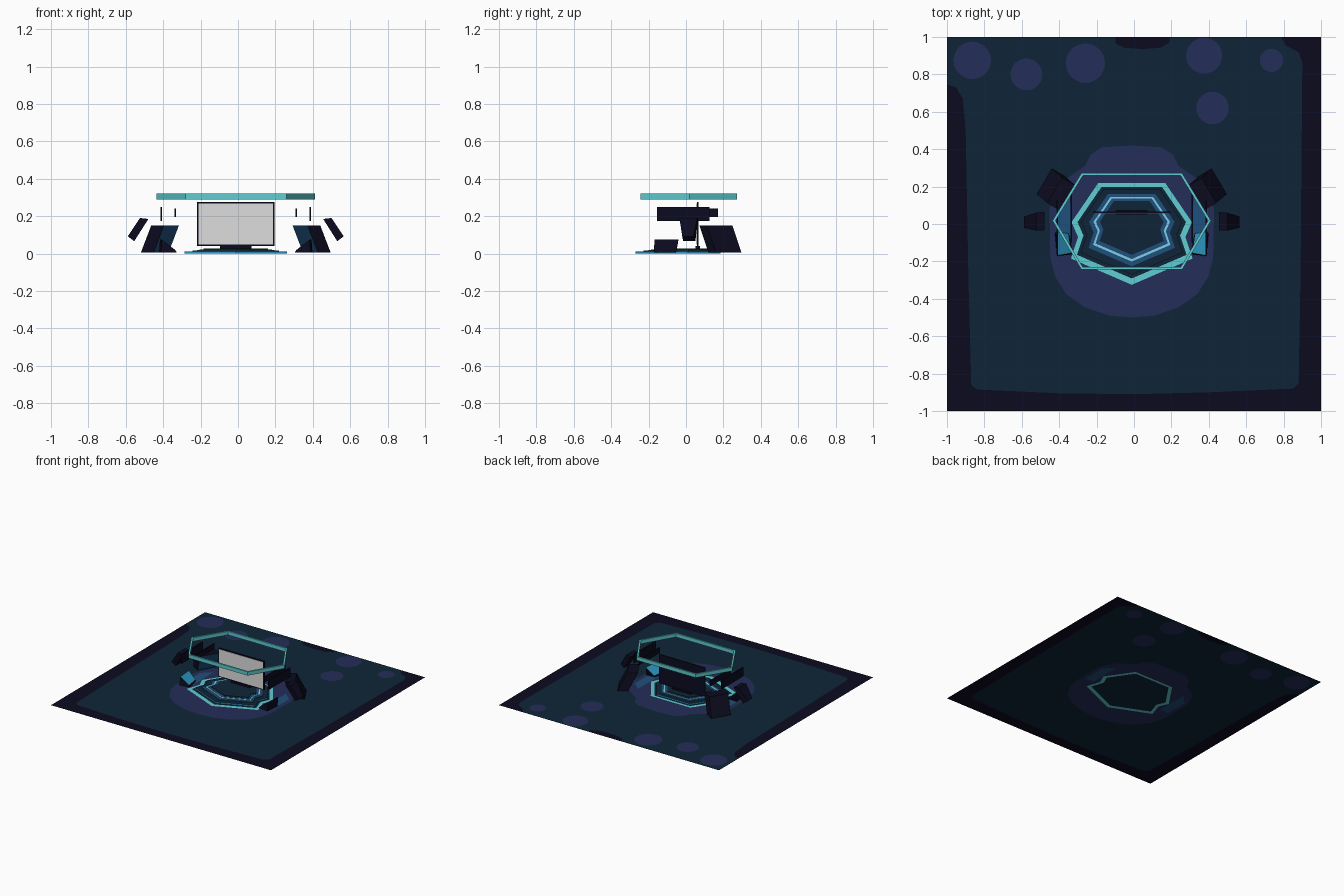
import bpy, bmesh, math
from mathutils import Vector
from mathutils.geometry import delaunay_2d_cdt

if "Cube" in bpy.data.objects:
    bpy.data.objects.remove(bpy.data.objects["Cube"])

CX = -0.012  # symmetry line of the command centre


def material(name, hex_code):
    srgb = [int(hex_code[i:i + 2], 16) / 255 for i in (0, 2, 4)]
    lin = [c / 12.92 if c < 0.04045 else ((c + 0.055) / 1.055) ** 2.4 for c in srgb]
    m = bpy.data.materials.new(name)
    m.diffuse_color = (*lin, 1)
    m.use_nodes = True
    m.node_tree.nodes["Principled BSDF"].inputs["Base Color"].default_value = m.diffuse_color
    return m


MATS = [material(*p) for p in (
    ("near black", "0c0b20"), ("dark navy", "0f2537"), ("indigo", "242d58"),
    ("deep blue", "1f4f7c"), ("teal", "5fcdd2"), ("screen cyan", "2f9cc8"),
    ("pale cyan", "86d8f2"), ("screen grey", "dedede"))]
BLACK, NAVY, INDIGO, BLUE, TEAL, CYAN, PALE, GREY = range(8)


def add_object(name, bm, recalc=True):
    if recalc:
        bmesh.ops.recalc_face_normals(bm, faces=bm.faces)
    mesh = bpy.data.meshes.new(name)
    bm.to_mesh(mesh)
    bm.free()
    for m in MATS:
        mesh.materials.append(m)
    ob = bpy.data.objects.new(name, mesh)
    bpy.context.collection.objects.link(ob)
    return ob


def loft(name, bottom, top, base, special=None):
    """Solid between two outlines; special = {side index or 'top': colour}."""
    special = special or {}
    bm = bmesh.new()
    a = [bm.verts.new(p) for p in bottom]
    b = [bm.verts.new(p) for p in top]
    n = len(a)
    for i in range(n):
        j = (i + 1) % n
        bm.faces.new((a[i], a[j], b[j], b[i])).material_index = special.get(i, base)
    bm.faces.new(a[::-1]).material_index = base
    bm.faces.new(b).material_index = special.get("top", base)
    return add_object(name, bm)


def box(name, x0, x1, y0, y1, z0, z1, base, special=None):
    quad = [(x0, y0), (x1, y0), (x1, y1), (x0, y1)]
    return loft(name, [(*p, z0) for p in quad], [(*p, z1) for p in quad], base, special)


def mirrored(half):
    """Closed outline from a right half running front to back."""
    left = [(-x, y) for x, y in reversed(half) if x > 0]
    return [(CX + x, y) for x, y in half + left]


def scaled(points, s, cy=0.015):
    return [(CX + (x - CX) * s, cy + (y - cy) * s) for x, y in points]


def disc(x, y, r, n=28):
    return [(x + r * math.cos(math.tau * i / n), y + r * math.sin(math.tau * i / n)) for i in range(n)]


RING = mirrored([(0, -0.325), (0.325, -0.185), (0.287, -0.07), (0.322, 0.01), (0.18, 0.218)])

# Ground: one flat sheet cut into coloured patches, later patches win
patches = [
    ([(-1, -1), (1, -1), (1, 1), (-1, 1)], BLACK),
    ([(-0.87, -0.86), (-0.84, -0.885), (-0.4, -0.905), (0, -0.91), (0.4, -0.9),
      (0.85, -0.88), (0.88, -0.85), (0.89, -0.3), (0.9, 0.86), (0.88, 0.92), (0.81, 0.955),
      (0.785, 1), (-1, 1), (-1, 0.745), (-0.95, 0.73), (-0.915, 0.67), (-0.9, 0.5),
      (-0.885, -0.3)], NAVY),
    ([(-0.1, 1), (-0.1, 0.965), (-0.05, 0.942), (0.05, 0.935), (0.14, 0.942),
      (0.19, 0.97), (0.19, 1)], BLACK),
    (mirrored([(0, -0.5), (0.12, -0.49), (0.25, -0.445), (0.35, -0.375), (0.41, -0.28),
               (0.435, -0.18), (0.44, 0.08), (0.38, 0.22), (0.25, 0.31), (0.22, 0.37),
               (0.16, 0.41), (0, 0.42)]), INDIGO),
]
for x, y, r in ((-0.865, 0.875, 0.1), (-0.575, 0.8, 0.085), (-0.26, 0.86, 0.105),
                (0.375, 0.9, 0.096), (0.735, 0.875, 0.062), (0.42, 0.62, 0.087)):
    patches.append((disc(x, y, r), INDIGO))
for s in (-1, 1):  # blue strips beside the platform
    strip = [(0.325, -0.1), (0.405, -0.1), (0.405, 0.1), (0.33, 0.17)]
    patches.append(([(CX + s * x, y) for x, y in strip[::s]], BLUE))
patches += [(RING, TEAL), (scaled(RING, 0.9), NAVY)]

verts, faces = [], []
for outline, _ in patches:
    faces.append(list(range(len(verts), len(verts) + len(outline))))
    verts += [Vector(p) for p in outline]
out_v, _, out_f, _, _, source = delaunay_2d_cdt(verts, [], faces, 1, 1e-5)
bm = bmesh.new()
gv = [bm.verts.new((v.x, v.y, 0)) for v in out_v]
for f, src in zip(out_f, source):
    face = bm.faces.new([gv[i] for i in f])
    face.normal_update()
    if face.normal.z < 0:
        face.normal_flip()
    face.material_index = patches[max(src)][1]
add_object("ground", bm, recalc=False)

# Stepped platform
for name, s, z, side, top in (
        ("platform_base", 0.84, 0.012, CYAN, NAVY), ("platform_step", 0.71, 0.017, BLUE, BLUE),
        ("platform_light_line", 0.635, 0.020, PALE, PALE), ("platform_inner_step", 0.595, 0.022, BLUE, BLUE),
        ("platform_floor", 0.53, 0.026, NAVY, NAVY)):
    o = scaled(RING, s)
    loft(name, [(*p, 0.001) for p in o], [(*p, z) for p in o], side, {"top": top})

# Main screen, its face plate and foot
box("screen_frame", CX - 0.208, CX + 0.208, 0.058, 0.068, 0.04, 0.276, BLACK)
box("screen_face", CX - 0.2, CX + 0.2, 0.055, 0.058, 0.048, 0.268, GREY)
box("screen_foot", CX - 0.085, CX + 0.085, 0.05, 0.075, 0.026, 0.04, BLACK)

# Overhead halo band
hexagon = mirrored([(0.27, -0.243), (0.424, 0.018), (0.268, 0.274)])
bm = bmesh.new()
lo = [bm.verts.new((*p, 0.29)) for p in hexagon]
hi = [bm.verts.new((*p, 0.32)) for p in hexagon]
for i in range(6):
    j = (i + 1) % 6
    bm.faces.new((lo[i], lo[j], hi[j], hi[i])).material_index = TEAL
halo = add_object("halo_band", bm)
mod = halo.modifiers.new("thickness", "SOLIDIFY")
mod.thickness = 0.014
mod.offset = -1
mod.use_even_offset = True

# Side equipment, built on both sides
for s, side in ((-1, "left"), (1, "right")):
    def at(points):
        return [(CX + s * x, y, z) for x, y, z in points]

    # leaning rear cabinet with a blue face towards the centre
    def cabinet_quad(cx, cy, z):
        return at([(cx - 0.5 * u - 0.85 * n, cy + 0.85 * u - 0.5 * n, z)
                   for u, n in ((-0.08, 0.04), (0.08, 0.04), (0.08, -0.04), (-0.08, -0.04))])
    loft("rear_cabinet_" + side, cabinet_quad(0.433, 0.208, 0.006),
         cabinet_quad(0.378, 0.16, 0.15), BLACK, {0: BLUE})

    # front console with a sloping screen
    loft("front_console_" + side,
         at([(0.315, -0.16, 0.006), (0.4, -0.172, 0.006), (0.41, -0.055, 0.006), (0.335, -0.06, 0.006)]),
         at([(0.325, -0.155, 0.02), (0.395, -0.168, 0.075), (0.405, -0.04, 0.075), (0.34, -0.05, 0.02)]),
         BLACK, {"top": CYAN})

    # hovering outer slab
    loft("outer_slab_" + side,
         at([(0.543, -0.015, 0.066), (0.577, -0.02, 0.092), (0.577, 0.04, 0.092), (0.543, 0.05, 0.066)]),
         at([(0.467, -0.035, 0.185), (0.512, -0.035, 0.19), (0.512, 0.06, 0.19), (0.467, 0.065, 0.185)]),
         BLACK)

    # thin upright side panels
    for name, x, y0, y1, z0, z1 in (("outer_panel_", 0.398, -0.155, 0.125, 0.175, 0.25),
                                    ("inner_panel_", 0.323, -0.10, 0.17, 0.195, 0.24)):
        c = CX + s * x
        box(name + side, c - 0.004, c + 0.004, y0, y1, z0, z1, BLACK)
